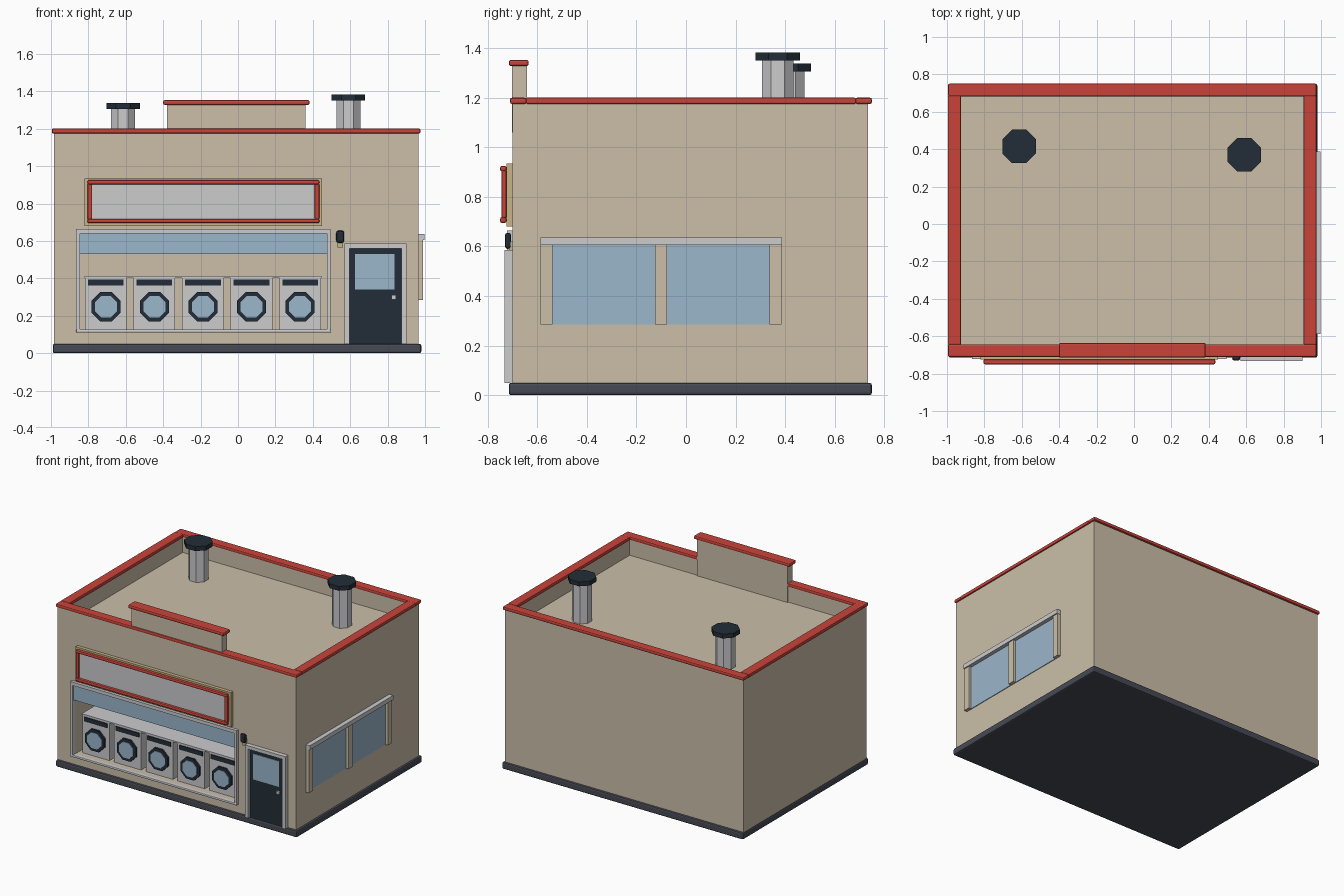
import bpy, bmesh, math
from mathutils import Matrix

if "Cube" in bpy.data.objects:
    bpy.data.objects.remove(bpy.data.objects["Cube"])


def make_material(name, rgb):
    linear = [((c / 255 + 0.055) / 1.055) ** 2.4 for c in rgb] + [1]
    mat = bpy.data.materials.new(name)
    mat.use_nodes = True
    mat.diffuse_color = linear
    mat.node_tree.nodes["Principled BSDF"].inputs["Base Color"].default_value = linear
    return mat


BEIGE = make_material("beige wall", (204, 191, 169))
RED = make_material("red trim", (201, 68, 58))
GREY = make_material("light grey", (204, 204, 206))
DARK = make_material("dark navy", (34, 45, 55))
SLATE = make_material("slate base", (70, 74, 84))
GLASS = make_material("blue glass", (155, 183, 203))
KHAKI = make_material("khaki board", (200, 182, 136))


def add_object(name, bm, mat, bevel=0):
    mesh = bpy.data.meshes.new(name)
    bm.to_mesh(mesh)
    bm.free()
    mesh.materials.append(mat)
    obj = bpy.data.objects.new(name, mesh)
    bpy.context.collection.objects.link(obj)
    if bevel:
        mod = obj.modifiers.new("bevel", "BEVEL")
        mod.width = bevel
        mod.segments = 2
    return obj


def box(name, x, y, z, mat, bevel=0):
    """Box from (low, high) pairs on each axis."""
    bm = bmesh.new()
    bmesh.ops.create_cube(bm, size=1)
    for v in bm.verts:
        v.co = [r[0] if c < 0 else r[1] for c, r in zip(v.co, (x, y, z))]
    return add_object(name, bm, mat, bevel)


def octagon(name, centre, radius, depth, mat, upright=True):
    """Eight-sided prism, flat sides facing the axes; radius is to the flats."""
    bm = bmesh.new()
    r = radius / math.cos(math.pi / 8)
    bmesh.ops.create_cone(bm, cap_ends=True, segments=8, radius1=r, radius2=r, depth=depth,
                          matrix=Matrix.Rotation(math.pi / 8, 4, "Z"))
    if not upright:
        bm.transform(Matrix.Rotation(math.pi / 2, 4, "X"))
    bm.transform(Matrix.Translation(centre))
    return add_object(name, bm, mat)


def cut(target, x, y, z):
    cutter = box("cutter", x, y, z, BEIGE)
    cutter.hide_render = True
    mod = target.modifiers.new("cut", "BOOLEAN")
    mod.operation = "DIFFERENCE"
    mod.solver = "EXACT"
    mod.object = cutter
    bpy.context.view_layer.objects.active = target
    bpy.ops.object.modifier_apply(modifier=mod.name)
    bpy.data.objects.remove(cutter)


# Building shell with sunken roof and shop window recess
box("base", (-0.99, 0.98), (-0.715, 0.75), (0, 0.05), SLATE, 0.01)
shell = box("building_shell", (-0.985, 0.965), (-0.70, 0.735), (0.045, 1.18), BEIGE)
cut(shell, (-0.935, 0.915), (-0.65, 0.69), (1.06, 1.4))
cut(shell, (-0.845, 0.475), (-0.8, -0.45), (0.125, 0.64))

# Parapet trim and raised front
RIM = (1.175, 1.2)
box("front_trim", (-0.995, 0.975), (-0.71, -0.643), RIM, RED, 0.008)
box("back_trim", (-0.995, 0.975), (0.683, 0.75), RIM, RED, 0.008)
box("left_trim", (0.907, 0.975), (-0.645, 0.685), RIM, RED, 0.005)
box("right_trim", (-0.995, -0.925), (-0.645, 0.685), RIM, RED, 0.005)
box("raised_front", (-0.38, 0.36), (-0.702, -0.642), (1.06, 1.335), BEIGE)
box("raised_front_cap", (-0.40, 0.383), (-0.715, -0.635), (1.327, 1.353), RED, 0.009)

# Roof vents
for side, x, y, top in (("right", -0.614, 0.415, 1.337), ("left", 0.59, 0.37, 1.383)):
    low = 1.05
    high = top - 0.03
    octagon(side + "_vent_pipe", (x, y, (low + high) / 2), 0.064, high - low, GREY)
    octagon(side + "_vent_cap", (x, y, top - 0.016), 0.09, 0.032, DARK)

# Blank sign board with red frame
box("sign_board", (-0.82, 0.45), (-0.725, -0.699), (0.68, 0.935), KHAKI)
box("sign_panel", (-0.785, 0.415), (-0.733, -0.72), (0.715, 0.91), GREY)
for name, z in (("bottom", 0.695), ("top", 0.902)):
    box("sign_frame_" + name, (-0.805, 0.435), (-0.75, -0.724), (z, z + 0.023), RED, 0.008)
for name, x in (("right", -0.805), ("left", 0.41)):
    box("sign_frame_" + name, (x, x + 0.025), (-0.745, -0.724), (0.715, 0.907), RED, 0.006)

# Shop window frame and upper glass
FRAME_Y = (-0.722, -0.69)
box("shop_frame_top", (-0.865, 0.495), FRAME_Y, (0.64, 0.665), GREY)
box("shop_sill", (-0.865, 0.495), FRAME_Y, (0.11, 0.127), GREY, 0.005)
for name, x in (("right", -0.865), ("left", 0.475)):
    box("shop_frame_" + name, (x, x + 0.02), FRAME_Y, (0.127, 0.64), GREY)
box("shop_glass", (-0.845, 0.475), (-0.712, -0.705), (0.53, 0.64), GLASS)

# Row of washing machines
FRONT = -0.65
for i in range(5):
    x = -0.706 + i * 0.2594
    tag = "washer_%d" % (i + 1)
    box(tag + "_body", (x - 0.111, x + 0.111), (FRONT, -0.452), (0.12, 0.405), GREY)
    box(tag + "_panel", (x - 0.095, x + 0.095), (FRONT - 0.006, FRONT), (0.363, 0.395), DARK)
    octagon(tag + "_door_ring", (x, FRONT - 0.005, 0.248), 0.078, 0.02, DARK, False)
    octagon(tag + "_door_glass", (x, FRONT - 0.016, 0.248), 0.058, 0.006, GLASS, False)
box("washer_counter", (-0.82, 0.446), (FRONT - 0.003, -0.452), (0.403, 0.413), GREY)

# Entrance door
DOOR_Y = (-0.733, -0.695)
box("door_frame_top", (0.57, 0.9), DOOR_Y, (0.56, 0.585), GREY)
for name, x in (("right", 0.57), ("left", 0.873)):
    box("door_frame_" + name, (x, x + 0.027), DOOR_Y, (0.05, 0.56), GREY)
box("door", (0.595, 0.875), (-0.715, -0.695), (0.05, 0.56), DARK)
box("door_glass", (0.625, 0.837), (-0.719, -0.714), (0.34, 0.53), GLASS)
box("door_handle", (0.822, 0.845), (-0.73, -0.714), (0.288, 0.31), GREY)

# Wall lamp
box("lamp", (0.525, 0.568), (-0.731, -0.705), (0.59, 0.655), DARK, 0.012)
box("lamp_bracket", (0.533, 0.562), (-0.712, -0.699), (0.565, 0.62), KHAKI)

# Side window
box("side_window_lintel", (0.96, 0.998), (-0.587, 0.387), (0.605, 0.637), GREY)
for name, y in (("front", -0.587), ("middle", -0.125), ("back", 0.337)):
    box("side_window_post_" + name, (0.96, 0.99), (y, y + 0.049), (0.285, 0.605), BEIGE)
for name, y in (("front", -0.54), ("back", -0.076)):
    box("side_glass_" + name, (0.96, 0.97), (y, y + 0.414), (0.285, 0.605), GLASS)
